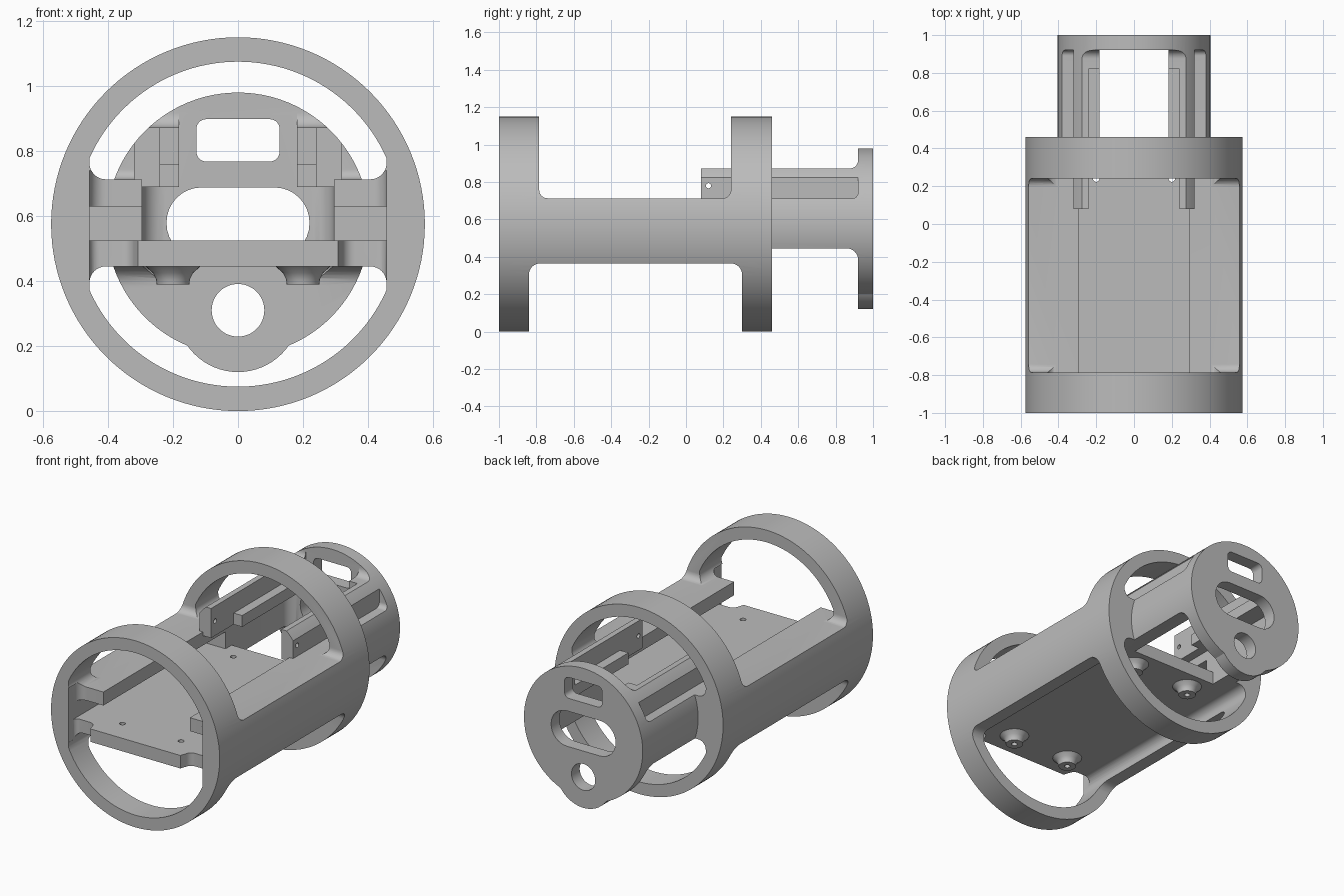
import bpy, bmesh
from math import sin, cos, pi, asin
from mathutils import Vector

cube = bpy.data.objects.get("Cube")
if cube:
    bpy.data.objects.remove(cube, do_unlink=True)

CZ = 0.575      # height of the tube axis
SIDE = 0.457    # flat inner wall of the big tube
RAIL = 0.295    # inner edge of the rails
TOP = 0.713     # top of the side walls

grey = bpy.data.materials.new("plain grey")
grey.use_nodes = True
grey.diffuse_color = (0.5, 0.5, 0.5, 1)
grey.node_tree.nodes["Principled BSDF"].inputs["Base Color"].default_value = (0.5, 0.5, 0.5, 1)


def arc(cx, cy, r, a0, a1, n):
    return [(cx + r * cos(a0 + (a1 - a0) * i / n), cy + r * sin(a0 + (a1 - a0) * i / n)) for i in range(n + 1)]


def circle(cx, cy, r, n=48):
    return arc(cx, cy, r, 0, 2 * pi, n)[:-1]


def rounded(corners, n=8):
    """Outline with a fillet on every corner given as (a, b, radius)."""
    out = []
    for i, (a, b, r) in enumerate(corners):
        p = Vector((a, b))
        if r == 0:
            out.append((a, b))
            continue
        u = (Vector(corners[i - 1][:2]) - p).normalized()
        v = (Vector(corners[(i + 1) % len(corners)][:2]) - p).normalized()
        half = u.angle(v) / 2
        reach = r / sin(half) * cos(half)
        mid = p + (u + v).normalized() * r / sin(half)
        s, e = (p + u * reach - mid).normalized(), (p + v * reach - mid).normalized()
        for k in range(n + 1):
            out.append(tuple(mid + s.slerp(e, k / n) * r))
    return out


def rect(a0, b0, a1, b1, r=(0, 0, 0, 0)):
    return rounded([(a0, b0, r[0]), (a1, b0, r[1]), (a1, b1, r[2]), (a0, b1, r[3])])


def prism(name, outline, axis, lo, hi):
    """Extrude an outline along an axis."""
    place = {"x": lambda a, b, t: (t, a, b), "y": lambda a, b, t: (a, t, b), "z": lambda a, b, t: (a, b, t)}[axis]
    bm = bmesh.new()
    ends = [[bm.verts.new(place(a, b, t)) for a, b in outline] for t in (lo, hi)]
    bm.faces.new(ends[0])
    bm.faces.new(ends[1])
    for i in range(len(outline)):
        j = (i + 1) % len(outline)
        bm.faces.new((ends[0][i], ends[0][j], ends[1][j], ends[1][i]))
    return finish(name, bm)


def finish(name, bm):
    bmesh.ops.recalc_face_normals(bm, faces=bm.faces)
    mesh = bpy.data.meshes.new(name)
    bm.to_mesh(mesh)
    bm.free()
    mesh.materials.append(grey)
    obj = bpy.data.objects.new(name, mesh)
    bpy.context.collection.objects.link(obj)
    return obj


def combine(target, tool, operation="DIFFERENCE"):
    mod = target.modifiers.new("combine", "BOOLEAN")
    mod.operation, mod.solver, mod.object = operation, "EXACT", tool
    bpy.context.view_layer.update()
    mesh = bpy.data.meshes.new_from_object(target.evaluated_get(bpy.context.evaluated_depsgraph_get()))
    target.modifiers.clear()
    target.data = mesh
    bpy.data.objects.remove(tool, do_unlink=True)


def cut(target, outline, axis, lo, hi):
    combine(target, prism("cutter", outline, axis, lo, hi))


def cut_box(target, x0, x1, y0, y1, z0, z1):
    cut(target, rect(x0, y0, x1, y1), "z", z0, z1)


# Big tube with openings above the rails and below the deck
body = prism("main_body", circle(0, CZ, CZ, 128), "y", -1, 0.46)
edge = asin((0.5 ** 2 - SIDE ** 2) ** 0.5 / 0.5)
for sign, level in ((1, TOP), (-1, 0.445)):
    dome = [(x, z, 0) for x, z in arc(0, CZ, 0.5, sign * edge, sign * (pi - edge), 48)]
    cut(body, rounded(dome + [(-SIDE, level, 0.05), (SIDE, level, 0.05)]), "y", -1.1, 0.6)

# Gaps between the two rings
cut(body, rect(-0.785, TOP, 0.24, 1.3, (0.045, 0.045, 0, 0)), "x", -1, 1)
cut(body, rect(-0.84, -0.2, 0.30, 0.365, (0, 0, 0.06, 0.06)), "x", -1, 1)

# Centre channel, board slot and set-back rail ends
cut_box(body, -RAIL, RAIL, -1.1, 0.6, 0.525, 0.8)
cut_box(body, -SIDE, SIDE, -1.1, 0.30, 0.525, 0.63)
for s in (-1, 1):
    front = [(s * 0.2, -1.1, 0), (s * SIDE, -1.1, 0), (s * SIDE, -0.89, 0.05), (s * 0.2, -0.89, 0)]
    cut(body, rounded(front), "z", 0.6, 0.74)
    corner = [(s * 0.275, -1.1, 0), (s * SIDE, -1.1, 0), (s * SIDE, -0.93, 0.03), (s * 0.33, -0.93, 0.04)]
    cut(body, rounded(corner), "z", 0.40, 0.56)
cut_box(body, -RAIL, RAIL, 0.36, 0.6, 0.40, 0.56)

# Flared screw bosses under the deck
for x in (-0.2, 0.2):
    for y in (-0.84, 0.24):
        bm = bmesh.new()
        rings = []
        for r, z in ((0.05, 0.39), (0.052, 0.405), (0.062, 0.425), (0.09, 0.45)):
            rings.append([bm.verts.new((a, b, z)) for a, b in circle(x, y, r, 32)])
        for low, high in zip(rings, rings[1:]):
            for i in range(32):
                j = (i + 1) % 32
                bm.faces.new((low[i], low[j], high[j], high[i]))
        bm.faces.new(rings[0])
        bm.faces.new(rings[-1])
        combine(body, finish("boss", bm), "UNION")
        cut(body, circle(x, y, 0.017, 16), "z", 0.3, 0.6)

# Small rear tube with its end plate and lower lobe
rear = prism("rear_holder", circle(0, CZ, 0.405, 96), "y", 0.08, 1)
combine(rear, prism("lobe", circle(0, 0.31, 0.19, 64), "y", 0.92, 1), "UNION")

# Trim the rear tube down to side walls and upper plates
cut(rear, rect(-0.2, -0.2, 0.92, 0.445, (0, 0, 0.06, 0)), "x", -1, 1)
cut_box(rear, -1, 1, -0.2, 0.45, 0.3, 0.69)
cut(rear, rect(-0.2, 0.872, 0.92, 1.3, (0, 0.045, 0, 0)), "x", -1, 1)
for s in (-1, 1):
    pocket = rect(-0.2, TOP, 0.92, 1.3, (0, 0.03, 0, 0))
    cut(rear, pocket, "x", min(s * 0.32, s), max(s * 0.32, s))

# Hollow inside, leaving ledges beside the centre
cut(rear, rect(-RAIL, -0.2, RAIL, 0.92, (0, 0, 0.07, 0.07)), "z", 0.2, 0.69)
cut_box(rear, -0.182, 0.182, -0.2, 0.92, 0.2, 1.2)
cut_box(rear, -0.24, 0.24, -0.2, 0.82, 0.76, 1.2)
cut_box(rear, -0.24, 0.24, -0.2, 0.30, 0.5, 0.8)

# End plate openings and plate pin holes
cut(rear, rect(-0.22, 0.47, 0.22, 0.688, (0.108,) * 4), "y", 0.8, 1.2)
cut(rear, rect(-0.128, 0.768, 0.128, 0.898, (0.03,) * 4), "y", 0.8, 1.2)
cut(rear, circle(0, 0.31, 0.081), "y", 0.8, 1.2)
cut(rear, circle(0.12, 0.78, 0.014, 16), "x", -1, 1)

# Smooth curves with crisp edges
for obj in (body, rear):
    bpy.ops.object.select_all(action="DESELECT")
    obj.select_set(True)
    bpy.context.view_layer.objects.active = obj
    bpy.ops.object.shade_smooth_by_angle(angle=0.5)
